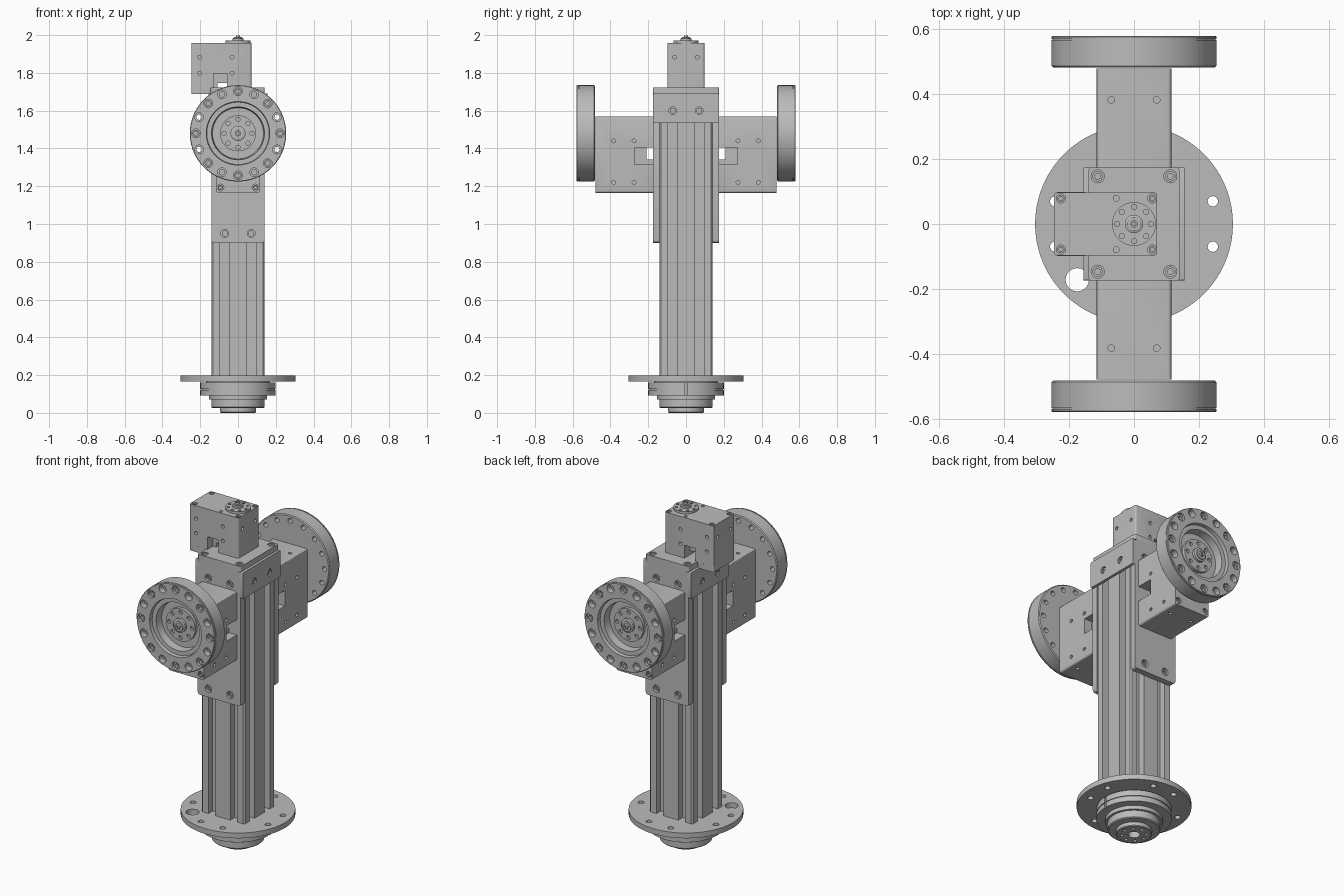
import bpy, bmesh
from math import cos, sin, pi, radians
from mathutils import Matrix, Vector

if "Cube" in bpy.data.objects:
    bpy.data.objects.remove(bpy.data.objects["Cube"], do_unlink=True)

gray = bpy.data.materials.new("machined_gray")
gray.use_nodes = True
gray.diffuse_color = (0.5, 0.5, 0.5, 1)
gray.node_tree.nodes["Principled BSDF"].inputs["Base Color"].default_value = (0.5, 0.5, 0.5, 1)
parts = []


def finish(name, bm):
    bmesh.ops.recalc_face_normals(bm, faces=bm.faces)
    mesh = bpy.data.meshes.new(name)
    bm.to_mesh(mesh)
    bm.free()
    mesh.materials.append(gray)
    obj = bpy.data.objects.new(name, mesh)
    bpy.context.collection.objects.link(obj)
    parts.append(obj)
    return obj


def frame(point, axis):
    turn = Vector(axis).to_track_quat('Z', 'Y').to_matrix().to_4x4()
    return Matrix.Translation(point) @ turn


def lathe(bm, profile, m=Matrix(), n=64):
    rings = [[bm.verts.new(m @ Vector((r * cos(2 * pi * i / n), r * sin(2 * pi * i / n), h)))
              for i in range(n)] for r, h in profile]
    for a, b in zip(rings, rings[1:]):
        for i in range(n):
            j = (i + 1) % n
            bm.faces.new((a[i], a[j], b[j], b[i]))
    bm.faces.new(rings[0])
    bm.faces.new(rings[-1])


def turned(name, profile, n=64):
    bm = bmesh.new()
    lathe(bm, profile, n=n)
    return finish(name, bm)


def add_box(bm, lo, hi):
    lo, hi = Vector(lo), Vector(hi)
    m = Matrix.Translation((lo + hi) / 2) @ Matrix.Diagonal((*(hi - lo), 1))
    bmesh.ops.create_cube(bm, size=1, matrix=m)


def box(name, lo, hi, axis=2, bevel=0.01):
    # Box with its edges along one axis rounded
    bm = bmesh.new()
    add_box(bm, lo, hi)
    edges = [e for e in bm.edges if abs((e.verts[0].co - e.verts[1].co).normalized()[axis]) > 0.9]
    bmesh.ops.bevel(bm, geom=edges, offset=bevel, segments=3, profile=0.5, affect='EDGES')
    return finish(name, bm)


def cut(obj, holes=(), boxes=()):
    # Holes are (point, outward axis, radius, depth)
    bm = bmesh.new()
    for p, axis, r, d in holes:
        lathe(bm, [(r, -d), (r, 0.01)], frame(p, axis), 20)
    for lo, hi in boxes:
        add_box(bm, lo, hi)
    cutter = finish("cutter", bm)
    parts.remove(cutter)
    cutter.hide_render = True
    mod = obj.modifiers.new("cut", 'BOOLEAN')
    mod.operation, mod.solver, mod.object = 'DIFFERENCE', 'EXACT', cutter
    bpy.context.view_layer.update()
    result = bpy.data.meshes.new_from_object(obj.evaluated_get(bpy.context.evaluated_depsgraph_get()))
    obj.modifiers.clear()
    obj.data = result
    bpy.data.objects.remove(cutter, do_unlink=True)


def bolts(name, spots, r, h):
    # Socket-head screws at (point, axis)
    bm = bmesh.new()
    for p, axis in spots:
        lathe(bm, [(r, 0), (r, h), (r * 0.55, h), (r * 0.55, h * 0.4)], frame(p, axis), 18)
    return finish(name, bm)


def circle(radius, count, z, start=0.0):
    return [(radius * cos(start + 2 * pi * i / count), radius * sin(start + 2 * pi * i / count), z)
            for i in range(count)]


UP = (0, 0, 1)
SIGNS = [(a, b) for a in (-1, 1) for b in (-1, 1)]

# Base flange and stepped bearing below it
flange = turned("base_flange", [(0.305, 0.166), (0.305, 0.197)], 96)
flange_holes = [((a * x, b * y, 0.197), UP, 0.016, 0.05)
                for a, b in SIGNS for x, y in ((0.243, 0.07), (0.07, 0.243))]
cut(flange, flange_holes + [((-0.175, -0.172, 0.197), UP, 0.036, 0.05)])
bearing = turned("base_bearing", [
    (0.09, 0), (0.095, 0.004), (0.095, 0.025), (0.135, 0.025), (0.14, 0.03), (0.14, 0.07),
    (0.153, 0.07), (0.153, 0.093), (0.2, 0.093), (0.2, 0.122), (0.195, 0.122), (0.195, 0.127),
    (0.2, 0.127), (0.2, 0.16), (0.17, 0.16), (0.17, 0.168)])
cut(bearing, [((0, 0, 0), (0, 0, -1), 0.032, 0.06)]
    + [(p, (0, 0, -1), 0.009, 0.03) for p in circle(0.066, 8, 0)],
    [((0.185, -0.005, 0.088), (0.21, 0.005, 0.165))])

# Slotted extruded column
side = [(-0.132, -0.14), (-0.095, -0.14), (-0.095, -0.1), (-0.048, -0.1), (-0.048, -0.14)]
side += [(-x, y) for x, y in reversed(side)]
bm = bmesh.new()
outline = [Matrix.Rotation(k * pi / 2, 4, 'Z') @ Vector((x, y, 0.195)) for k in range(4) for x, y in side]
face = bm.faces.new([bm.verts.new(p) for p in outline])
ext = bmesh.ops.extrude_face_region(bm, geom=[face])
bmesh.ops.translate(bm, vec=(0, 0, 1.5), verts=[v for v in ext["geom"] if isinstance(v, bmesh.types.BMVert)])
finish("column", bm)

# Mounting plates clamped around the column head
for s, label in ((-1, "front"), (1, "back")):
    ys = sorted((s * 0.14, s * 0.175))
    plate = box(label + "_plate", (-0.14, ys[0], 0.9), (0.14, ys[1], 1.69), axis=1, bevel=0.015)
    spots = [(x, s * 0.175, z) for x in (-0.07, 0.07) for z in (0.95, 1.6)]
    cut(plate, [(p, (0, s, 0), 0.021, 0.02) for p in spots])
    bolts(label + "_plate_bolts", [((x, s * 0.154, z), (0, s, 0)) for x, y, z in spots], 0.016, 0.012)
for s, label in ((-1, "right"), (1, "left")):
    xs = sorted((s * 0.138, s * 0.155))
    plate = box(label + "_plate", (xs[0], -0.175, 1.535), (xs[1], 0.175, 1.69), axis=0, bevel=0.008)
    spots = [(s * 0.155, y, 1.6) for y in (-0.07, 0.07)]
    cut(plate, [(p, (s, 0, 0), 0.02, 0.012) for p in spots])
    bolts(label + "_plate_bolts", [((s * 0.142, y, z), (s, 0, 0)) for x, y, z in spots], 0.015, 0.009)
cap = box("column_cap", (-0.14, -0.175, 1.69), (0.14, 0.175, 1.722), bevel=0.008)
spots = [(a * 0.112, b * 0.147, 1.722) for a, b in SIGNS]
cut(cap, [(p, UP, 0.02, 0.02) for p in spots])
bolts("cap_bolts", [((x, y, 1.701), UP) for x, y, z in spots], 0.016, 0.017)


def hub(prefix, z, s):
    # Output flange with a screw circle and a stepped centre boss
    disc = turned(prefix + "_output_flange", [(0.095 * s, z - 0.005), (0.095 * s, z + 0.018 * s)])
    cut(disc, [(p, UP, 0.011 * s, 0.012 * s) for p in circle(0.074 * s, 8, z + 0.018 * s)])
    boss = turned(prefix + "_output_boss", [(0.04 * s, z), (0.04 * s, z + 0.032 * s),
                  (0.03 * s, z + 0.036 * s), (0.03 * s, z + 0.042 * s), (0.016 * s, z + 0.042 * s),
                  (0.016 * s, z + 0.056 * s), (0.008 * s, z + 0.056 * s), (0.008 * s, z + 0.045 * s)], 32)
    return [disc, boss]


def drive_unit(prefix, origin, u, w, s, sv):
    # Gear housing: u runs along its length, w out along the shaft
    half, top, ends = 0.115 * sv, 0.305 * s, (-0.09 * s, 0.315 * s)
    body = box(prefix + "_housing", (ends[0], -half, 0), (ends[1], half, top), bevel=0.01)
    corners = [(x * s, y * 0.093 * sv, top) for x in (-0.072, 0.287) for y in (-1, 1)]
    holes = [(p, UP, 0.018 * s, 0.02) for p in corners]
    holes += [((0.07 * s, y * 0.093 * sv, top), UP, 0.009, 0.02) for y in (-1, 1)]
    for k in (-1, 1):
        holes += [((x * s, k * half, z * s), (0, k, 0), 0.01, 0.025)
                  for x in (0.04, 0.26) for z in (0.1, 0.208)]
        holes += [((ends[k > 0], y * 0.07 * sv, 0.208 * s), (k, 0, 0), 0.01, 0.025) for y in (-1, 1)]
    # Cable window: a pocket on each side joined by a narrow passage
    cut(body, holes, [((0.075 * s, k * half - 0.05, -0.02), (0.165 * s, k * half + 0.05, 0.098 * s))
                      for k in (-1, 1)])
    cut(body, boxes=[((0.075 * s, -0.2, -0.03), (0.138 * s, 0.2, 0.035 * s))])
    unit = [body, bolts(prefix + "_housing_bolts",
                        [((x, y, z - 0.021), UP) for x, y, z in corners], 0.014 * s, 0.017)]
    if s == 1:
        # Thick wheel with a dished face and alternating bolts and through holes
        wheel = turned(prefix + "_wheel", [
            (0.25, 0.308), (0.255, 0.313), (0.255, 0.392), (0.252, 0.392), (0.252, 0.395), (0.255, 0.395),
            (0.255, 0.401), (0.252, 0.405), (0.168, 0.405), (0.165, 0.385), (0.14, 0.385), (0.135, 0.34)], 96)
        rim = circle(0.223, 16, 0.405)
        cut(wheel, [(p, UP, 0.023, 0.035) for p in rim])
        cut(wheel, [(p, UP, 0.014, 0.15) for p in rim])
        unit += [wheel, bolts(prefix + "_wheel_bolts",
                              [((x, y, 0.37), UP) for x, y, z in rim[::2]], 0.019, 0.025)]
        unit += hub(prefix, 0.34, 1)
    else:
        unit += hub(prefix, top, 0.71)
    u, w = Vector(u), Vector(w)
    m = Matrix((u, w.cross(u), w)).transposed().to_4x4()
    for obj in unit:
        obj.data.transform(Matrix.Translation(origin) @ m)


drive_unit("front", (0, -0.175, 1.48), (0, 0, -1), (0, -1, 0), 1, 1)
drive_unit("back", (0, 0.175, 1.48), (0, 0, -1), (0, 1, 0), 1, 1)
drive_unit("top", (0, 0, 1.72), (-1, 0, 0), UP, 0.785, 0.85)

# Lip under the overhanging end of the top housing
box("top_housing_lip", (-0.247, -0.098, 1.687), (-0.142, 0.098, 1.722), bevel=0.01)

bpy.ops.object.select_all(action='DESELECT')
for obj in parts:
    obj.select_set(True)
bpy.context.view_layer.objects.active = parts[0]
bpy.ops.object.shade_smooth_by_angle(angle=radians(30))
